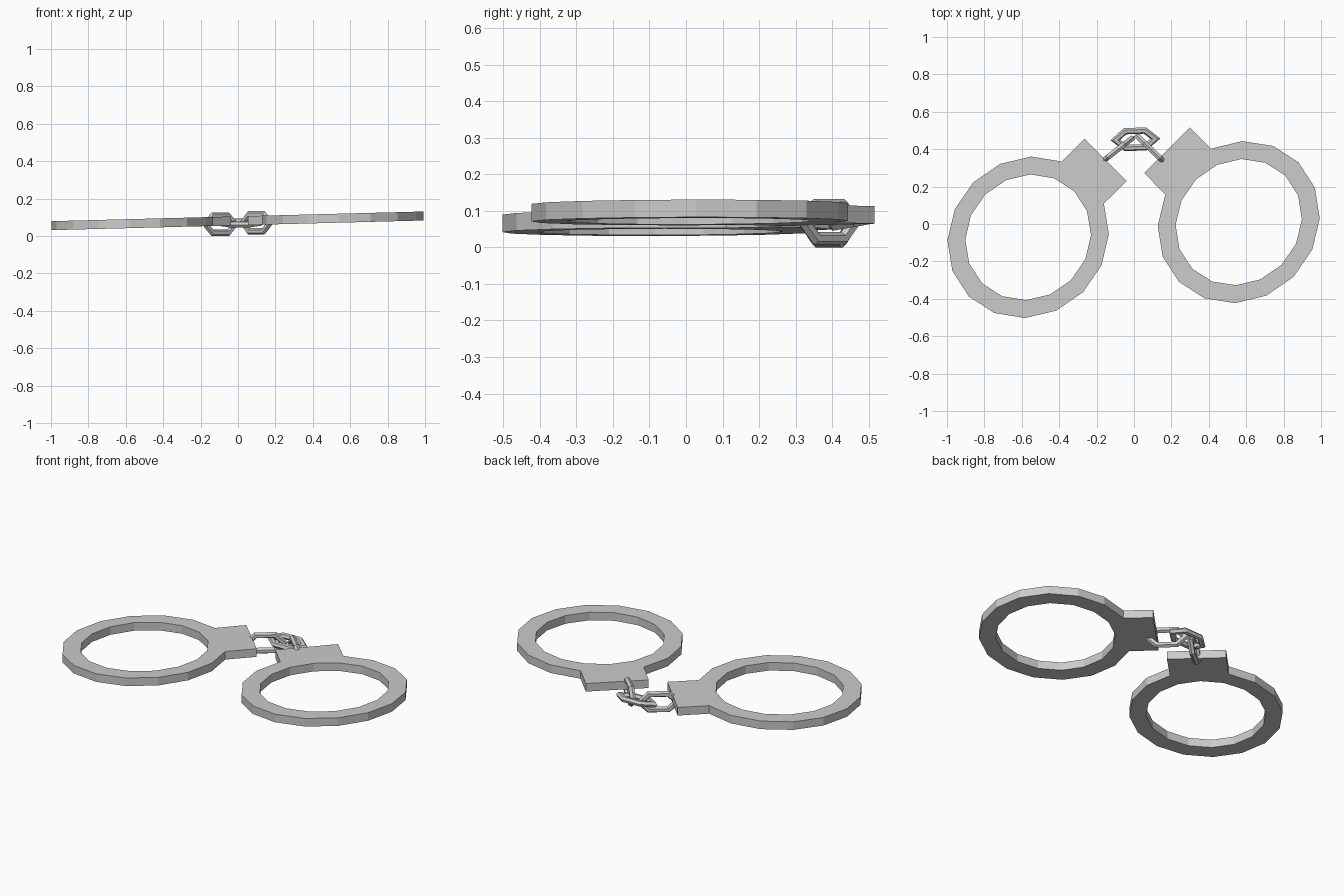
import bpy, bmesh, math
from mathutils import Vector, Matrix

if "Cube" in bpy.data.objects:
    bpy.data.objects.remove(bpy.data.objects["Cube"])


def finish(bm, name):
    bmesh.ops.recalc_face_normals(bm, faces=bm.faces[:])
    mesh = bpy.data.meshes.new(name)
    bm.to_mesh(mesh)
    bm.free()
    ob = bpy.data.objects.new(name, mesh)
    bpy.context.collection.objects.link(ob)
    return ob


def make_cuff(name, centre, angle, outer, inner, lug_u, lug_v, thick=0.048, n=16):
    """16-sided oval ring with a square lug pointing along local +u."""
    c, s = math.cos(math.radians(angle)), math.sin(math.radians(angle))
    bm = bmesh.new()

    def pair(u, v):
        x, y = centre[0] + u * c - v * s, centre[1] + u * s + v * c
        z = 0.081 + 0.026 * x          # both cuffs lean slightly
        return [bm.verts.new((x, y, z + d * thick / 2)) for d in (-1, 1)]

    def oval(r):
        return [pair(r[0] * math.cos(math.tau * k / n), r[1] * math.sin(math.tau * k / n))
                for k in range(n)]

    o, i = oval(outer), oval(inner)
    for k in range(n):
        j = (k + 1) % n
        for side in (0, 1):
            bm.faces.new([o[k][side], o[j][side], i[j][side], i[k][side]])
        bm.faces.new([i[k][0], i[j][0], i[j][1], i[k][1]])
        if k not in (0, n - 1):
            bm.faces.new([o[k][0], o[j][0], o[j][1], o[k][1]])
    # lug grows out of the two open ring segments
    a, b = pair(lug_u, -lug_v), pair(lug_u, lug_v)
    chain = [o[-1], a, b, o[1]]
    for side in (0, 1):
        bm.faces.new([p[side] for p in chain] + [o[0][side]])
    for p, q in zip(chain, chain[1:]):
        bm.faces.new([p[0], q[0], q[1], p[1]])
    return finish(bm, name)


def make_link(name, centre, yaw, roll, length=0.235, width=0.125, flat=0.12, r=0.017, n=6):
    """Six-sided chain link: tube swept with mitred corners."""
    hl, hw, hf = length / 2 - r, width / 2 - r, flat / 2 - r * 0.4
    pts = [Vector(p) for p in ((hl, 0, 0), (hf, hw, 0), (-hf, hw, 0),
                               (-hl, 0, 0), (-hf, -hw, 0), (hf, -hw, 0))]
    m = (Matrix.Translation(centre) @ Matrix.Rotation(math.radians(yaw), 4, 'Z')
         @ Matrix.Rotation(math.radians(roll), 4, 'X'))
    bm = bmesh.new()
    rings = []
    for k, p in enumerate(pts):
        d0 = (p - pts[k - 1]).normalized()
        d1 = (pts[(k + 1) % 6] - p).normalized()
        out = (d0 - d1).normalized()
        miter = 1 / math.cos(d0.angle(d1) / 2)
        rings.append([bm.verts.new(m @ (p + out * (r * miter * math.cos(math.tau * t / n))
                                        + Vector((0, 0, r * math.sin(math.tau * t / n)))))
                      for t in range(n)])
    for k in range(6):
        a, b = rings[k], rings[(k + 1) % 6]
        for t in range(n):
            w = (t + 1) % n
            bm.faces.new([a[t], a[w], b[w], b[t]])
    return finish(bm, name)


# cuffs
make_cuff("left_cuff", (-0.566, -0.071), 45, (0.448, 0.415), (0.348, 0.324), 0.586, 0.160)
make_cuff("right_cuff", (0.56, 0.01), 135, (0.414, 0.452), (0.323, 0.352), 0.543, 0.172)

# chain
make_link("left_chain_link", (-0.095, 0.392, 0.0625), 38, 90)
make_link("middle_chain_link", (0.007, 0.453, 0.070), 2, 10, length=0.248)
make_link("right_chain_link", (0.098, 0.392, 0.070), -44, 90)
